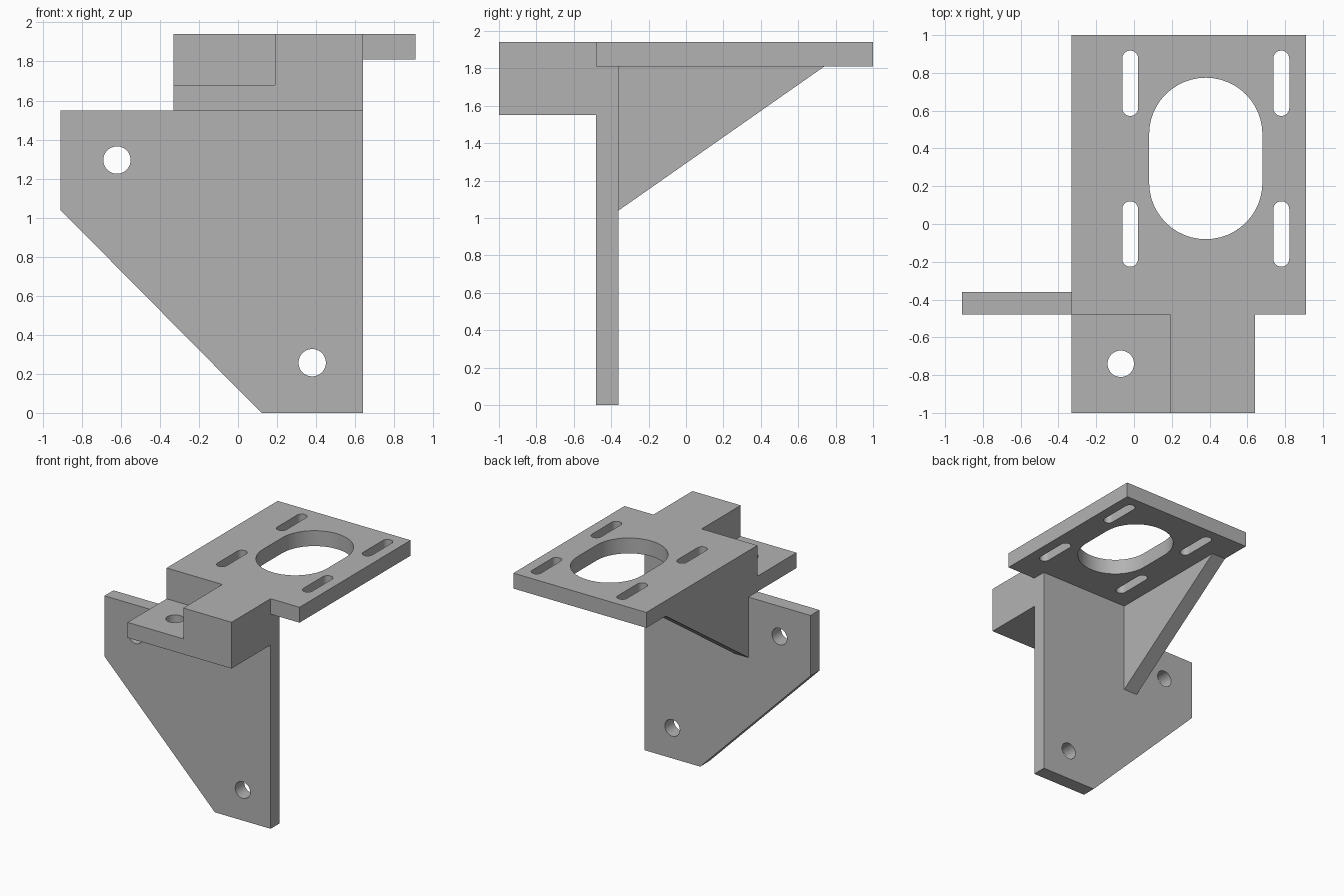
import bpy
import bmesh
from math import sin, cos, pi, radians

default = bpy.data.objects.get("Cube")
if default:
    bpy.data.objects.remove(default, do_unlink=True)

# One flat grey for the whole bracket
grey = bpy.data.materials.new("grey")
grey.use_nodes = True
colour = (0.45, 0.45, 0.45, 1)
grey.diffuse_color = colour
grey.node_tree.nodes["Principled BSDF"].inputs["Base Color"].default_value = colour

# How profile coordinates (u, v) and depth w map to x, y, z
PLANES = {
    "xy": lambda u, v, w: (u, v, w),
    "xz": lambda u, v, w: (u, w, v),
    "yz": lambda u, v, w: (w, u, v),
}


def slot(u, v, radius, straight=0.0, steps=24):
    """Outline of a round hole, stretched along v by the straight length."""
    points = []
    for end, start in ((1, 0), (-1, pi)):
        for i in range(steps + (1 if straight else 0)):
            a = start + pi * i / steps
            points.append((u + radius * cos(a),
                           v + end * straight / 2 + radius * sin(a)))
    return points


def slab(name, plane, outline, low, high, holes=()):
    """Extrude a profile with holes from depth low to depth high."""
    place = PLANES[plane]
    bm = bmesh.new()
    for loop in (outline, *holes):
        verts = [bm.verts.new(place(u, v, low)) for u, v in loop]
        for a, b in zip(verts, verts[1:] + verts[:1]):
            bm.edges.new((a, b))
    bmesh.ops.triangle_fill(bm, use_beauty=True, edges=bm.edges[:])
    result = bmesh.ops.extrude_face_region(bm, geom=bm.faces[:],
                                           use_keep_orig=True)
    moved = [g for g in result["geom"] if isinstance(g, bmesh.types.BMVert)]
    bmesh.ops.translate(bm, verts=moved, vec=place(0, 0, high - low))
    bmesh.ops.recalc_face_normals(bm, faces=bm.faces[:])
    mesh = bpy.data.meshes.new(name)
    bm.to_mesh(mesh)
    bm.free()
    mesh.materials.append(grey)
    mesh.shade_smooth()
    mesh.set_sharp_from_angle(angle=radians(30))
    obj = bpy.data.objects.new(name, mesh)
    bpy.context.collection.objects.link(obj)
    return obj


def rect(u0, u1, v0, v1):
    return [(u0, v0), (u1, v0), (u1, v1), (u0, v1)]


# Shared edges of the bracket
SIDE, WALL_SIDE = -0.33, 0.64
WALL_FRONT, WALL_BACK = -0.48, -0.36
TOP, PLATE_BASE, BLOCK_BASE, LEDGE = 1.94, 1.81, 1.55, 1.68

# Top plate with a large oval opening and four adjustment slots
openings = [slot(0.38, 0.347, 0.3, 0.255)]
openings += [slot(x, y, 0.042, 0.262) for x in (-0.02, 0.78)
             for y in (-0.053, 0.745)]
slab("top_plate", "xy", rect(SIDE, 0.91, WALL_FRONT, 1.0),
     PLATE_BASE, TOP, openings)

# Upright wall with a slanted lower corner and two bolt holes
slab("upright_wall", "xz",
     [(-0.91, 1.04), (0.12, 0), (WALL_SIDE, 0), (WALL_SIDE, PLATE_BASE),
      (SIDE, PLATE_BASE), (SIDE, BLOCK_BASE), (-0.91, BLOCK_BASE)],
     WALL_FRONT, WALL_BACK,
     [slot(-0.62, 1.295, 0.07), slot(0.38, 0.257, 0.07)])

# Front block and the lower ledge beside it, with its bolt hole
slab("front_block", "xy", rect(0.19, WALL_SIDE, -1.0, WALL_FRONT),
     BLOCK_BASE, TOP)
slab("front_ledge", "xy", rect(SIDE, 0.19, -1.0, WALL_FRONT),
     BLOCK_BASE, LEDGE, [slot(-0.07, -0.74, 0.07)])

# Triangular gusset under the plate
slab("gusset", "yz",
     [(WALL_BACK, 1.04), (0.74, PLATE_BASE), (WALL_BACK, PLATE_BASE)],
     SIDE, -0.20)
